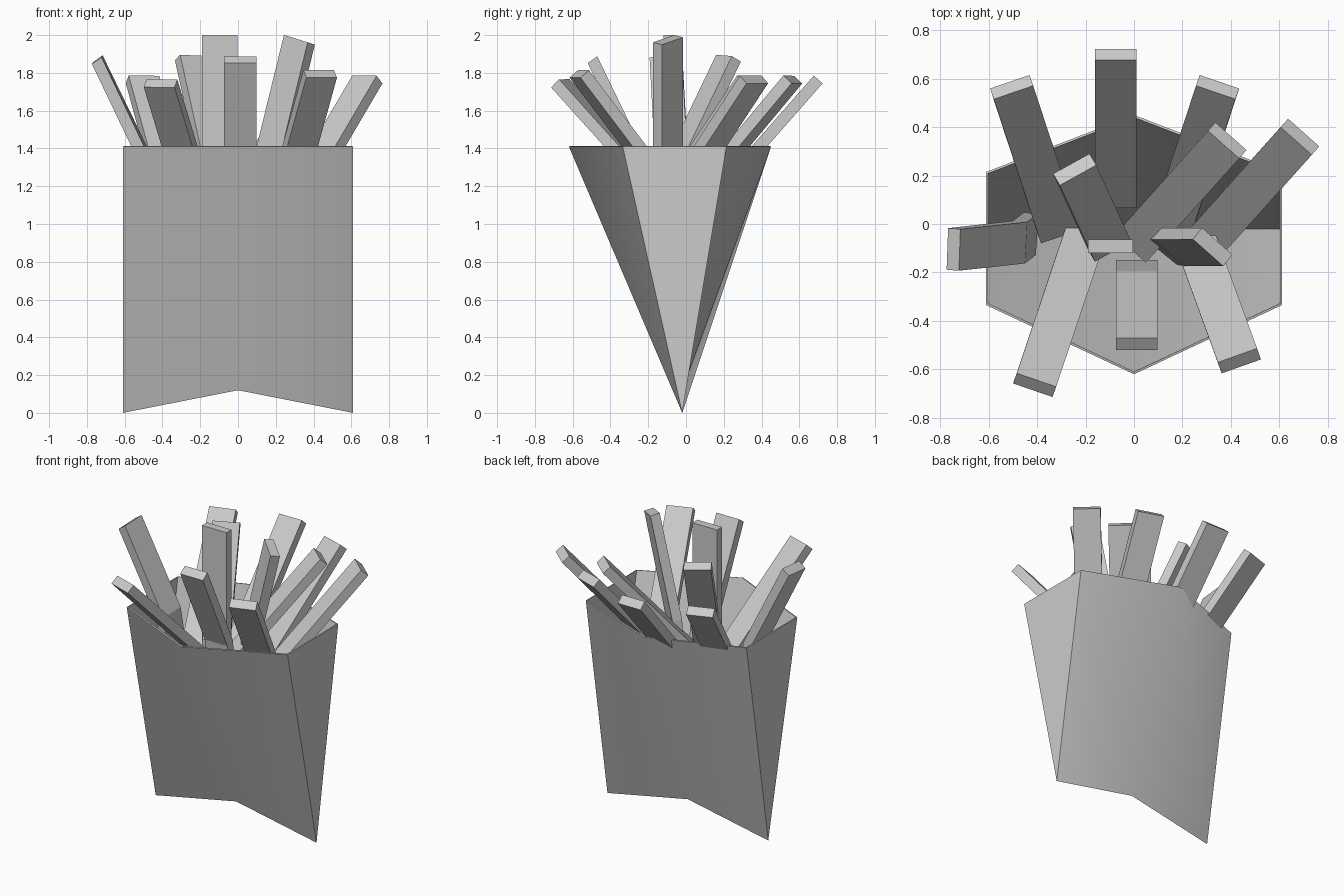
import bpy, bmesh, math
from mathutils import Vector

if "Cube" in bpy.data.objects:
    bpy.data.objects.remove(bpy.data.objects["Cube"])


def make_object(name, bm):
    bmesh.ops.recalc_face_normals(bm, faces=bm.faces)
    mesh = bpy.data.meshes.new(name)
    bm.to_mesh(mesh)
    bm.free()
    obj = bpy.data.objects.new(name, mesh)
    bpy.context.collection.objects.link(obj)
    return obj


def fry(name, points, width_dir, width=0.172, thick=0.062):
    """Rectangular bar swept through two or three points, listed top to bottom."""
    pts = [Vector(p) for p in points]
    w = Vector((width_dir[0], width_dir[1], 0)).normalized()
    bm = bmesh.new()
    rings = []
    for i, p in enumerate(pts):
        tangent = (pts[max(i - 1, 0)] - pts[min(i + 1, len(pts) - 1)]).normalized()
        if len(pts) == 3 and i == 0:      # bent bars keep curving at the tip
            lower = (pts[1] - pts[2]).normalized()
            tangent = (1.5 * tangent - 0.5 * lower).normalized()
        side = (w - tangent * w.dot(tangent)).normalized()
        n = tangent.cross(side).normalized()
        rings.append([bm.verts.new(p + side * sx * width / 2 + n * sn * thick / 2)
                      for sx, sn in ((-1, -1), (1, -1), (1, 1), (-1, 1))])
    for a, b in zip(rings, rings[1:]):
        for k in range(4):
            j = (k + 1) % 4
            bm.faces.new((a[k], a[j], b[j], b[k]))
    bm.faces.new(rings[0])
    bm.faces.new(rings[-1])
    return make_object(name, bm)


# paper bag: six-sided rim tapering to a folded bottom seam
bm = bmesh.new()
rim = [bm.verts.new((x, y, 1.41)) for x, y in
       ((-0.61, -0.335), (0, -0.62), (0.61, -0.335), (0.61, 0.215), (0, 0.45), (-0.61, 0.215))]
left, mid, right = [bm.verts.new(p) for p in
                    ((-0.61, -0.02, 0), (0, -0.02, 0.12), (0.61, -0.02, 0))]
for face in ((rim[0], rim[1], mid, left), (rim[1], rim[2], right, mid),
             (rim[2], rim[3], right), (rim[3], rim[4], mid, right),
             (rim[4], rim[5], left, mid), (rim[5], rim[0], left)):
    bm.faces.new(face)
bag = make_object("paper_bag", bm)
# make sure the shell normals point outwards before thickening
if bag.data.polygons[0].normal.y > 0:
    bag.data.flip_normals()
solid = bag.modifiers.new("paper_thickness", 'SOLIDIFY')
solid.thickness = 0.01
solid.offset = -1
bpy.context.view_layer.objects.active = bag
bag.select_set(True)
bpy.ops.object.modifier_apply(modifier=solid.name)
bpy.ops.object.shade_smooth_by_angle(angle=math.radians(50))
bag.select_set(False)

# fries leaning to the back
fry("fry_back", [(-0.075, 0.70, 1.765), (-0.075, 0.09, 1.07)], (1, 0))
fry("fry_back_left", [(-0.505, 0.565, 1.765), (-0.31, -0.03, 1.05)], (0.94, 0.33))
fry("fry_back_right", [(0.345, 0.565, 1.765), (0.15, -0.03, 1.05)], (0.94, -0.33))
fry("fry_right_outer", [(0.685, 0.36, 1.765), (0.30, -0.07, 1.11)], (0.75, -0.66))
fry("fry_right_inner", [(0.385, 0.345, 1.765), (0.0, -0.085, 1.12)], (0.75, -0.66))
fry("fry_left_inner", [(-0.245, 0.225, 1.878), (-0.10, -0.09, 1.22)], (0.86, 0.5))

# upright fries
fry("fry_upright", [(-0.097, -0.092, 2.0), (-0.097, -0.092, 1.05)], (1, 0), 0.187, 0.055)
fry("fry_upright_right", [(0.325, -0.095, 1.975), (0.16, -0.095, 1.30), (0.13, -0.09, 1.0)],
    (0.77, -0.62))

# fries leaning to the front
fry("fry_front_left", [(-0.41, -0.665, 1.745), (-0.20, -0.04, 1.05)], (0.94, -0.33))
fry("fry_front_right", [(0.435, -0.565, 1.795), (0.24, -0.03, 1.09)], (0.94, 0.33))

# bent fries
fry("fry_front_bent", [(0.012, -0.495, 1.87), (0.012, -0.225, 1.31), (0.012, -0.18, 0.87)], (1, 0))
fry("fry_left_bent", [(-0.745, -0.105, 1.87), (-0.475, -0.075, 1.31), (-0.43, -0.04, 0.87)],
    (0.08, 1))
